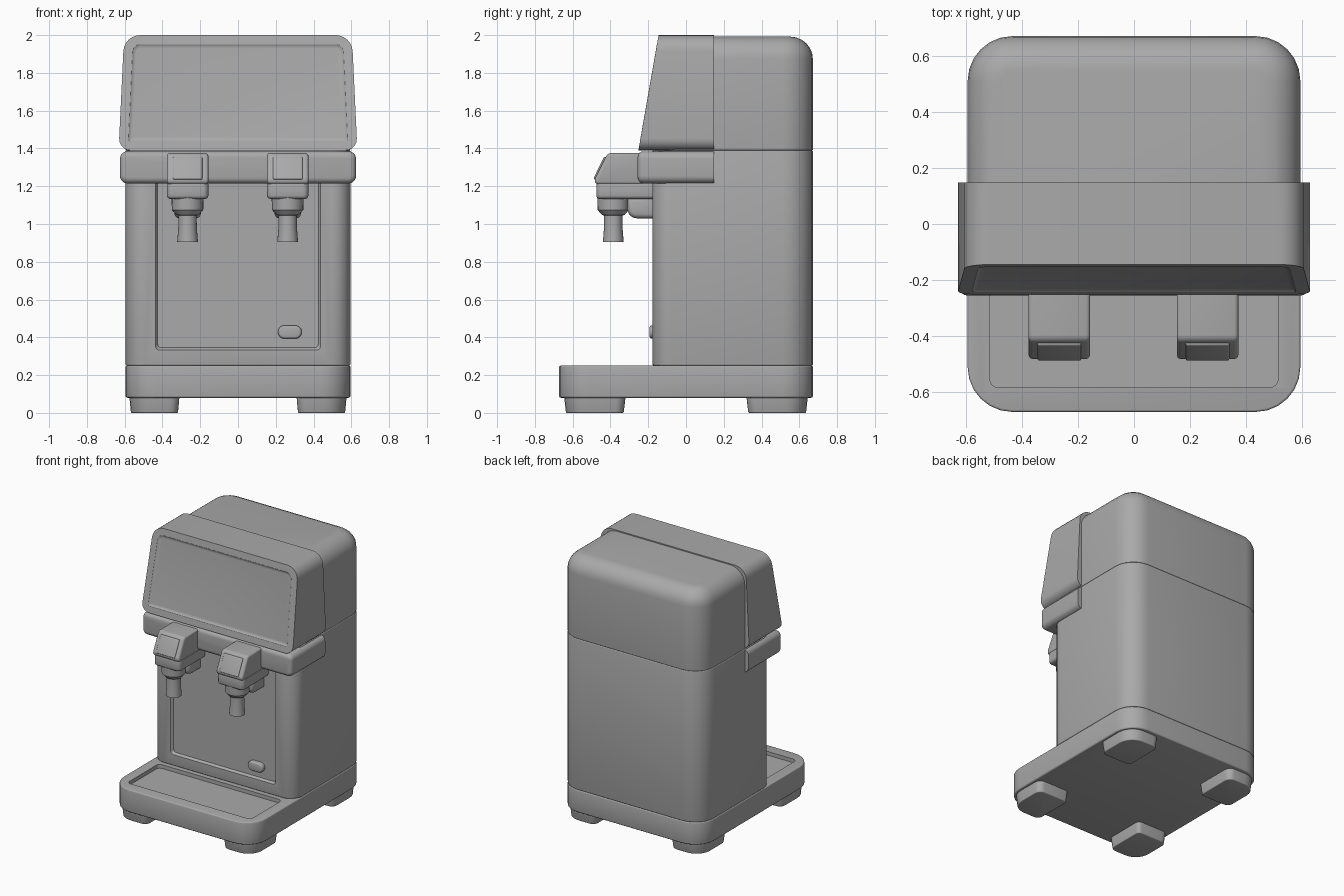
import bpy, bmesh, math
from mathutils import Vector

cube = bpy.data.objects.get("Cube")
if cube:
    bpy.data.objects.remove(cube)

grey = bpy.data.materials.new("plain grey")
grey.use_nodes = True
grey.diffuse_color = (0.4, 0.4, 0.4, 1)
grey.node_tree.nodes["Principled BSDF"].inputs["Base Color"].default_value = (0.4, 0.4, 0.4, 1)


def finish(name, bm):
    bmesh.ops.recalc_face_normals(bm, faces=bm.faces[:])
    mesh = bpy.data.meshes.new(name)
    bm.to_mesh(mesh)
    bm.free()
    mesh.materials.append(grey)
    obj = bpy.data.objects.new(name, mesh)
    bpy.context.collection.objects.link(obj)
    activate(obj)
    bpy.ops.object.shade_smooth_by_angle(angle=math.radians(35))
    return obj


def activate(obj):
    bpy.ops.object.select_all(action="DESELECT")
    obj.select_set(True)
    bpy.context.view_layer.objects.active = obj


def outline(corners, steps=6):
    """Round a polygon given as (u, v, radius) corners."""
    pts = []
    for i, (u, v, r) in enumerate(corners):
        p = Vector((u, v))
        if r == 0:
            pts.append(p)
            continue
        d1 = (Vector(corners[i - 1][:2]) - p).normalized()
        d2 = (Vector(corners[(i + 1) % len(corners)][:2]) - p).normalized()
        half = d1.angle(d2) / 2
        centre = p + (d1 + d2).normalized() * (r / math.sin(half))
        a = p + d1 * (r / math.tan(half)) - centre
        b = p + d2 * (r / math.tan(half)) - centre
        for k in range(steps + 1):
            t = k / steps
            ang = a.angle(b)
            pts.append(centre + (a * math.sin((1 - t) * ang) + b * math.sin(t * ang)) / math.sin(ang))
    return pts


def rect(u0, u1, v0, v1, r, r_far=None):
    r_far = r if r_far is None else r_far
    return [(u0, v0, r), (u1, v0, r), (u1, v1, r_far), (u0, v1, r_far)]


def prism(name, corners, axis, a, b, bevel_a=0, bevel_b=0, segments=3, shape=None, panel=None):
    """Extrude a rounded outline along an axis, with optional rounded caps and a sunk panel on cap a."""
    place = {"x": lambda u, v, w: (w, u, v),
             "y": lambda u, v, w: (u, w, v),
             "z": lambda u, v, w: (u, v, w)}[axis]
    bm = bmesh.new()
    pts = outline(corners)
    rings = []
    for w in (a, b):
        ring = [Vector(place(p.x, p.y, w)) for p in pts]
        rings.append([bm.verts.new(shape(c) if shape else c) for c in ring])
    caps = [bm.faces.new(r) for r in rings]
    n = len(pts)
    for i in range(n):
        j = (i + 1) % n
        bm.faces.new((rings[0][i], rings[0][j], rings[1][j], rings[1][i]))
    bmesh.ops.recalc_face_normals(bm, faces=bm.faces[:])
    if panel:
        margin, slope, depth = panel
        bmesh.ops.inset_region(bm, faces=[caps[0]], thickness=margin)
        bmesh.ops.inset_region(bm, faces=[caps[0]], thickness=slope, depth=-depth)
    for ring, width in zip(rings, (bevel_a, bevel_b)):
        if width:
            edges = [bm.edges.get((ring[i], ring[(i + 1) % n])) for i in range(n)]
            bmesh.ops.bevel(bm, geom=edges, offset=width, segments=segments, profile=0.5, affect="EDGES")
    return finish(name, bm)


def lathe(name, profile, x, y, sides=24):
    bm = bmesh.new()
    rings = [[bm.verts.new((x + r * math.cos(math.tau * k / sides),
                            y + r * math.sin(math.tau * k / sides), z)) for k in range(sides)]
             for r, z in profile]
    for lo, hi in zip(rings, rings[1:]):
        for k in range(sides):
            m = (k + 1) % sides
            bm.faces.new((lo[k], lo[m], hi[m], hi[k]))
    bm.faces.new(rings[0])
    bm.faces.new(rings[-1])
    return finish(name, bm)


def carve(target, cutter):
    mod = target.modifiers.new("recess", "BOOLEAN")
    mod.operation, mod.solver, mod.object = "DIFFERENCE", "EXACT", cutter
    activate(target)
    bpy.ops.object.modifier_apply(modifier=mod.name)
    bpy.data.objects.remove(cutter)
    bpy.ops.object.shade_smooth_by_angle(angle=math.radians(35))


# Base with sunk drip tray
base = prism("drip_tray_base", rect(-0.595, 0.595, -0.672, 0.672, 0.16), "z", 0.08, 0.25, 0.01, 0.008)
carve(base, prism("tray_cutter", rect(-0.515, 0.515, -0.585, -0.21, 0.03), "z", 0.222, 0.3))

# Four tapered feet
for sx, side in ((-1, "right"), (1, "left")):
    for sy, end in ((-1, "front"), (1, "back")):
        def taper(c, sx=sx, sy=sy):
            k = 0.94 if c.z < 0.04 else 1
            return Vector((sx * (0.44 + (c.x - 0.44) * k), sy * (0.485 + (c.y - 0.485) * k), c.z))
        foot = [(0.31, 0.32, 0.03), (0.575, 0.32, 0.05), (0.575, 0.645, 0.12), (0.31, 0.645, 0.05)]
        prism(f"{end}_{side}_foot", foot, "z", 0, 0.085, 0.006, shape=taper)

# Cabinet with sunk front panel
body = prism("cabinet", rect(-0.595, 0.595, -0.178, 0.672, 0.1, 0.16), "z", 0.25, 1.39, 0.008, 0.006)
panel_slope = lambda c: Vector((c.x * (1 if c.y < -0.18 else 0.955), c.y, c.z + (0.02 if c.y > -0.18 and c.z < 1 else 0)))
carve(body, prism("panel_cutter", rect(-0.445, 0.445, 0.325, 1.3, 0.02), "y", -0.19, -0.16, shape=panel_slope))

# Rounded rear lid
prism("rear_lid", rect(-0.595, 0.595, -0.1, 0.672, 0.05, 0.16), "z", 1.39, 1.992, 0.006, 0.12, 6)

# Sloped display hood and the band below it
lean = lambda c: Vector((c.x, c.y if c.y > 0 else -0.145 - (2 - c.z) * 0.175, c.z))
hood = [(-0.632, 1.39, 0.06), (0.632, 1.39, 0.06), (0.603, 2.0, 0.09), (-0.603, 2.0, 0.09)]
prism("display_hood", hood, "y", -0.2, 0.148, 0.012, shape=lean, panel=(0.05, 0.008, 0.008))
prism("hood_band", rect(-0.625, 0.625, 1.215, 1.385, 0.04), "y", -0.256, 0.148, 0.03, 0, 4)

# Oval lock button
prism("lock_button", rect(0.212, 0.337, 0.393, 0.463, 0.034), "y", -0.193, -0.15, 0.012)

# Two dispensing taps
for x, side in ((-0.267, "right"), (0.263, "left")):
    head = [(-0.2, 1.21, 0), (-0.485, 1.21, 0.02), (-0.482, 1.24, 0.02), (-0.415, 1.375, 0.03), (-0.2, 1.375, 0)]
    prism(f"{side}_tap_head", head, "x", x - 0.11, x + 0.11, 0.015, 0.015)
    button = [(-0.46, 1.235, 0), (-0.493, 1.235, 0.008), (-0.434, 1.355, 0.008), (-0.4, 1.355, 0)]
    prism(f"{side}_tap_button", button, "x", x - 0.078, x + 0.078, 0.006, 0.006)
    prism(f"{side}_tap_collar", rect(x - 0.11, x + 0.11, -0.475, -0.15, 0.03), "z", 1.133, 1.215, 0.018, 0.004)
    lathe(f"{side}_tap_nozzle", [(0.04, 0.93), (0.045, 0.905), (0.055, 0.905), (0.049, 0.98), (0.048, 1.045),
                                 (0.06, 1.048), (0.083, 1.075), (0.085, 1.14)], x, -0.385)
    elbow = [(-0.15, 1.03, 0), (-0.31, 1.03, 0.05), (-0.31, 1.14, 0), (-0.15, 1.14, 0)]
    prism(f"{side}_tap_elbow", elbow, "x", x - 0.07, x + 0.07, 0.025, 0.025)
